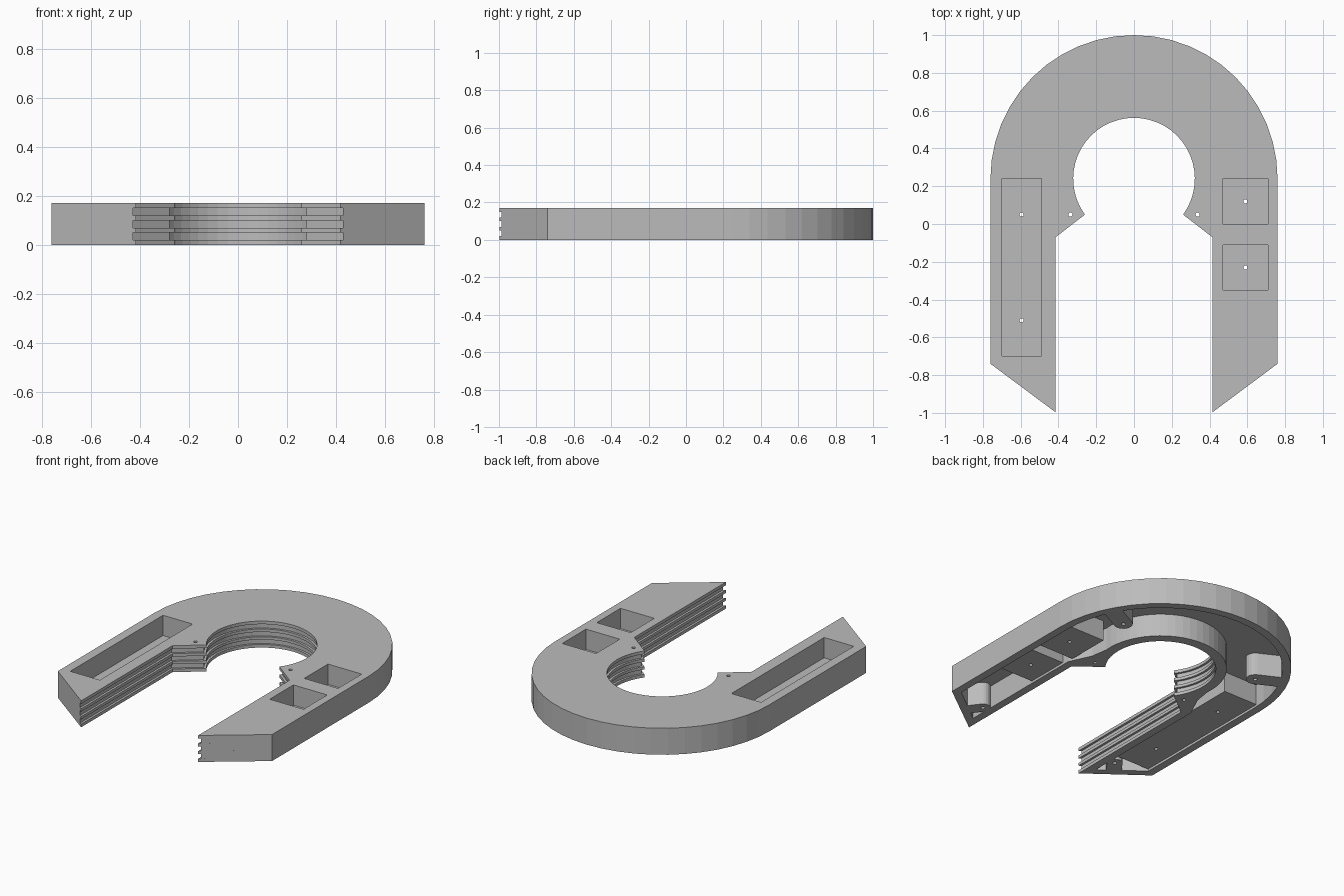
import bpy, bmesh, math
from mathutils import Vector

if "Cube" in bpy.data.objects:
    bpy.data.objects.remove(bpy.data.objects["Cube"])

CY, H = 0.24, 0.17           # arc centre and body height
N = 24                       # facets per half circle

grey = bpy.data.materials.new("grey_plastic")
grey.diffuse_color = (0.5, 0.5, 0.5, 1)
grey.use_nodes = True
grey.node_tree.nodes["Principled BSDF"].inputs["Base Color"].default_value = grey.diffuse_color


def arc(r, a0, a1, n):
    return [(r * math.cos(math.radians(a0 + (a1 - a0) * i / n)),
             CY + r * math.sin(math.radians(a0 + (a1 - a0) * i / n))) for i in range(n + 1)]


def mirrored(half):
    # half runs from the top of the outer arc to the top of the inner arc
    return half + [(-x, y) for x, y in reversed(half[1:-1])]


def body_outline(d):
    # horseshoe outline, its inner edge cut back by d
    half = arc(0.76, 90, 0, N // 2) + [(0.76, -0.74), (0.415 + d, -0.997 + 0.75 * d),
                                       (0.415 + d, -0.07 + 0.49 * d)]
    return mirrored(half + arc(0.322 + d, -36.2 + 180 * d, 90, N - 7))


def loft(name, levels):
    # stack of (z, outline) rings joined by walls and capped
    bm = bmesh.new()
    rings = [[bm.verts.new((x, y, z)) for x, y in pts] for z, pts in levels]
    n = len(rings[0])
    for a, b in zip(rings, rings[1:]):
        for i in range(n):
            bm.faces.new((a[i], a[(i + 1) % n], b[(i + 1) % n], b[i]))
    bm.faces.new(rings[0])
    bm.faces.new(rings[-1])
    bmesh.ops.recalc_face_normals(bm, faces=bm.faces)
    me = bpy.data.meshes.new(name)
    bm.to_mesh(me)
    bm.free()
    ob = bpy.data.objects.new(name, me)
    bpy.context.collection.objects.link(ob)
    return ob


def prism(pts, z0, z1):
    ob = loft("cutter", [(z0, pts), (z1, pts)])
    ob.hide_render = True
    return ob


def rect(x0, x1, y0, y1, grow=0):
    return [(x0 - grow, y0 - grow), (x1 + grow, y0 - grow),
            (x1 + grow, y1 + grow), (x0 - grow, y1 + grow)]


def circle(x, y, r, n=16):
    return [(x + r * math.cos(2 * math.pi * i / n), y + r * math.sin(2 * math.pi * i / n))
            for i in range(n)]


def capsule(p, q, r):
    # round-ended bar seen from above
    p, q = Vector(p), Vector(q)
    a = math.atan2(q.y - p.y, q.x - p.x)
    pts = []
    for c, start in ((q, a - math.pi / 2), (p, a + math.pi / 2)):
        pts += [(c.x + r * math.cos(start + math.pi * i / 10),
                 c.y + r * math.sin(start + math.pi * i / 10)) for i in range(11)]
    return pts


def cut(ob, cutter):
    mod = ob.modifiers.new("cut", 'BOOLEAN')
    mod.operation, mod.solver, mod.object = 'DIFFERENCE', 'EXACT', cutter
    bpy.context.view_layer.objects.active = ob
    bpy.ops.object.modifier_apply(modifier=mod.name)
    bpy.data.objects.remove(cutter)


# horseshoe body with three grooves along the inner edge
levels = [(0, 0)]
for z in (0.02, 0.069, 0.119):
    levels += [(z, 0), (z, 0.014), (z + 0.031, 0.014), (z + 0.031, 0)]
levels.append((H, 0))
body = loft("horseshoe_body", [(z, body_outline(d)) for z, d in levels])
body.data.materials.append(grey)

pockets = [rect(-0.70, -0.49, -0.70, 0.24),
           rect(0.47, 0.71, 0, 0.24), rect(0.47, 0.71, -0.35, -0.11)]
boxes = [rect(-0.70, -0.49, -0.70, 0.24, 0.02),
         rect(0.47, 0.71, 0, 0.24, 0.02), rect(0.47, 0.71, -0.35, -0.11, 0.02)]

# underside hollow, leaving pocket boxes and screw ears standing
half = arc(0.71, 90, 0, N // 2) + [(0.71, -0.715), (0.465, -0.90), (0.465, -0.04), (0.40, 0.10)]
hollow = prism(mirrored(half + arc(0.385, -5, 90, 14)), -0.05, 0.145)
for b in boxes:
    cut(hollow, prism(b, 0.015, 0.3))
for s in (-1, 1):
    cut(hollow, prism(capsule((s * 0.5, 0.5), (s * 0.66, 0.583), 0.055), -0.1, 0.3))
    cut(hollow, prism(capsule((s * 0.5, -0.77), (s * 0.59, -0.89), 0.045), -0.1, 0.3))
cut(body, hollow)

# open pockets on the top
for p in pockets:
    cut(body, prism(p, 0.04, 0.3))

# through holes and blind screw holes
for x, y in ((-0.595, 0.05), (-0.595, -0.51), (0.59, 0.12), (0.59, -0.23),
             (-0.337, 0.05), (0.337, 0.05)):
    cut(body, prism(circle(x, y, 0.011), -0.1, 0.3))
for s in (-1, 1):
    for y in (0.5, -0.77):
        cut(body, prism(circle(s * 0.5, y, 0.012), -0.1, 0.11))
